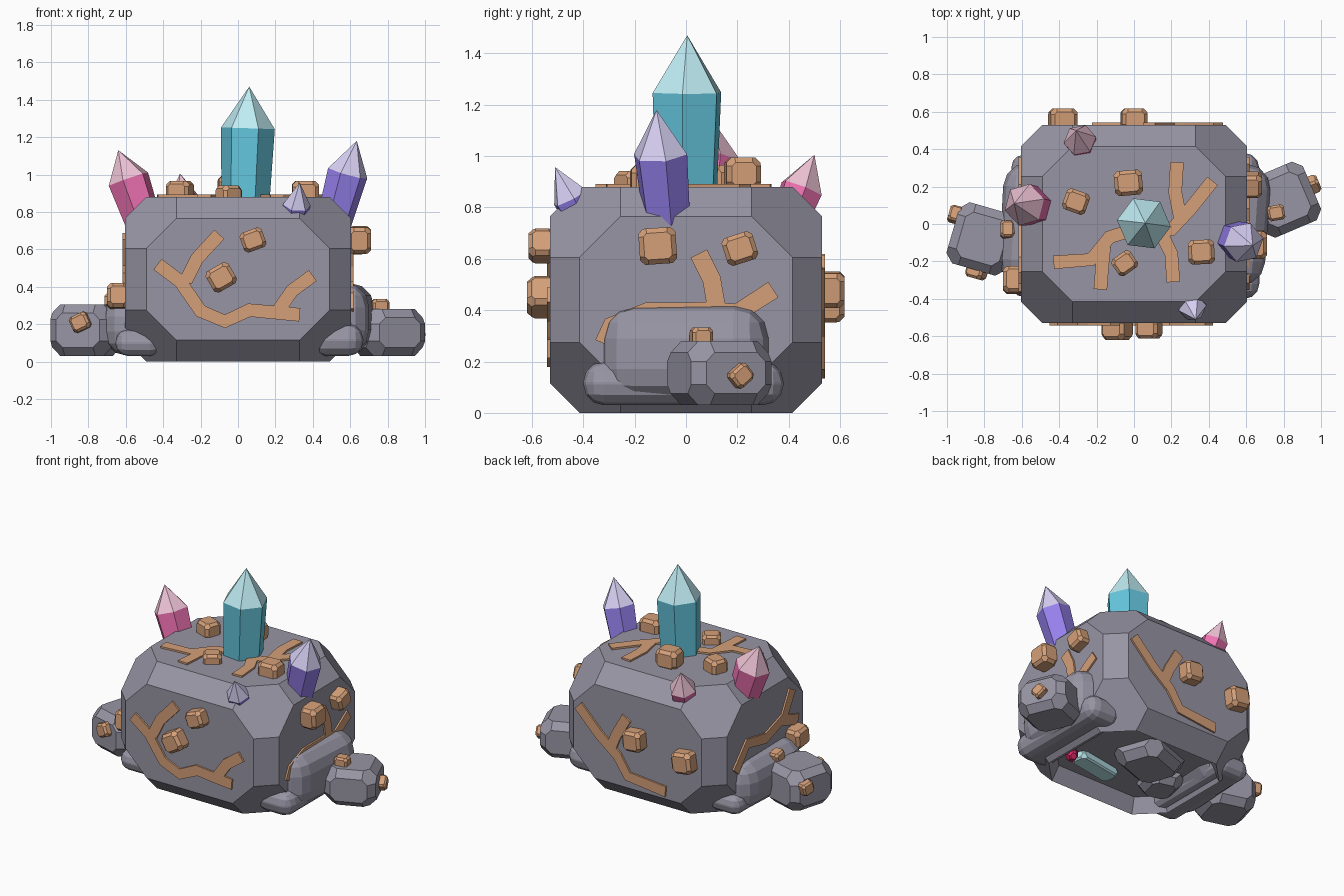
import bpy, bmesh, random
from math import radians
from mathutils import Vector, Matrix
from itertools import permutations, product

if "Cube" in bpy.data.objects:
    bpy.data.objects.remove(bpy.data.objects["Cube"])

random.seed(4)


def material(name, r, g, b):
    m = bpy.data.materials.new(name)
    m.diffuse_color = (r, g, b, 1)
    m.use_nodes = True
    m.node_tree.nodes["Principled BSDF"].inputs["Base Color"].default_value = m.diffuse_color
    return m


ROCK = material("rock", 0.31, 0.30, 0.37)
ORE = material("ore", 0.66, 0.35, 0.19)
TEAL = material("teal", 0.13, 0.57, 0.73)
TEAL_TIP = material("teal_tip", 0.52, 0.84, 0.9)
PINK = material("pink", 0.87, 0.17, 0.45)
PINK_TIP = material("pink_tip", 0.85, 0.54, 0.66)
PURPLE = material("purple", 0.31, 0.22, 0.86)
PURPLE_TIP = material("purple_tip", 0.68, 0.63, 0.9)
RED = material("red", 0.65, 0.02, 0.12)


def finish(bm, name, mats, matrix=None):
    bmesh.ops.recalc_face_normals(bm, faces=bm.faces)
    if matrix:
        bm.transform(matrix)
    me = bpy.data.meshes.new(name)
    bm.to_mesh(me)
    bm.free()
    for m in mats:
        me.materials.append(m)
    ob = bpy.data.objects.new(name, me)
    bpy.context.collection.objects.link(ob)
    return ob


def cut_block(size, c, d):
    """Box with cut edges (c) and cut corners (d)."""
    bm = bmesh.new()
    half = [s / 2 for s in size]
    for signs in product((-1, 1), repeat=3):
        for cuts in permutations((0, c, d)):
            bm.verts.new([s * (h - k) for s, h, k in zip(signs, half, cuts)])
    bmesh.ops.convex_hull(bm, input=bm.verts)
    bmesh.ops.dissolve_limit(bm, angle_limit=0.02, verts=bm.verts, edges=bm.edges)
    return bm


def place(loc, rot_z=0, normal=(0, 0, 1)):
    turn = Vector(normal).to_track_quat('Z', 'Y').to_matrix().to_4x4()
    return Matrix.Translation(loc) @ turn @ Matrix.Rotation(radians(rot_z), 4, 'Z')


def stone(name, loc, size, rot, c, d, mat=ROCK, normal=(0, 0, 1)):
    return finish(cut_block(size, c, d), name, [mat], place(loc, rot, normal))


def rounded_stone(name, loc, size, bevel, rot=0):
    bm = bmesh.new()
    bmesh.ops.create_cube(bm, size=1)
    bmesh.ops.scale(bm, vec=size, verts=bm.verts)
    bmesh.ops.bevel(bm, geom=bm.edges[:], offset=bevel, segments=3, profile=0.5, affect='EDGES')
    return finish(bm, name, [ROCK], place(loc, rot))


def crystal(name, base, tip, radius, shoulder, mats, turn=0):
    """Six-sided prism, slightly flared, with a pointed pale cap."""
    base, tip = Vector(base), Vector(tip)
    length = (tip - base).length
    bm = bmesh.new()
    rings = []
    for r, z in ((radius * 0.85, 0), (radius, shoulder * length)):
        rings.append([bm.verts.new(Matrix.Rotation(radians(60 * i + turn), 3, 'Z') @ Vector((r, 0, z)))
                      for i in range(6)])
    top = bm.verts.new((0, 0, length))
    bm.faces.new(rings[0][::-1])
    for i in range(6):
        j = (i + 1) % 6
        bm.faces.new((rings[0][i], rings[0][j], rings[1][j], rings[1][i]))
        bm.faces.new((rings[1][i], rings[1][j], top)).material_index = 1
    q = Vector((0, 0, 1)).rotation_difference(tip - base).to_matrix().to_4x4()
    return finish(bm, name, mats, Matrix.Translation(base) @ q)


def veins(name, to_3d, paths, width=0.072):
    """Thin raised strips; to_3d maps (u, v, height) onto a rock face."""
    bm = bmesh.new()
    for path in paths:
        pts = [Vector(p) for p in path]
        rows = []
        for i, p in enumerate(pts):
            a = (p - pts[i - 1]).normalized() if i else Vector((0, 0))
            b = (pts[i + 1] - p).normalized() if i < len(pts) - 1 else Vector((0, 0))
            t = (a + b).normalized()
            side = Vector((-t.y, t.x)) * width / 2
            rows.append([bm.verts.new(to_3d(*(p + side * s), h))
                         for s, h in ((-1, -0.01), (1, -0.01), (1, 0.012), (-1, 0.012))])
        for r0, r1 in zip(rows, rows[1:]):
            for k in range(4):
                n = (k + 1) % 4
                bm.faces.new((r0[k], r0[n], r1[n], r1[k]))
        bm.faces.new(rows[0])
        bm.faces.new(rows[-1])
    return finish(bm, name, [ORE])


# Main boulder with a hollowed underside
bm = cut_block((1.21, 1.06, 0.88), 0.115, 0.275)
bottom = [f for f in bm.faces if f.calc_center_median().z < -0.435]
bmesh.ops.inset_region(bm, faces=bottom, thickness=0.05)
bmesh.ops.translate(bm, vec=(0, 0, 0.10), verts=list({v for f in bottom for v in f.verts}))
finish(bm, "main_boulder", [ROCK], Matrix.Translation((0, 0, 0.44)))

# Stones and shards inside the underside hollow
stone("under_stone_a", (-0.06, 0.08, 0.11), (0.40, 0.34, 0.2), 20, 0.05, 0.09)
stone("under_stone_b", (-0.3, -0.1, 0.11), (0.24, 0.26, 0.18), -15, 0.04, 0.07)
stone("under_shard", (0.16, -0.2, 0.08), (0.34, 0.12, 0.06), 10, 0.01, 0.03, TEAL_TIP)
stone("under_gem", (0.38, -0.16, 0.06), (0.07, 0.07, 0.08), 30, 0.015, 0.03, RED)

# Rounded shoulder stones and low slabs at both sides
rounded_stone("right_shoulder", (0.545, 0.0, 0.23), (0.34, 0.65, 0.38), 0.13, -4)
rounded_stone("right_slab", (0.53, -0.01, 0.115), (0.28, 0.78, 0.17), 0.08)
rounded_stone("left_shoulder", (-0.54, 0.0, 0.2), (0.34, 0.65, 0.34), 0.13, -3)
rounded_stone("left_slab", (-0.53, -0.01, 0.10), (0.25, 0.76, 0.14), 0.065)

# Outer side stones
stone("right_stone", (0.80, 0.13, 0.155), (0.33, 0.34, 0.25), 23, 0.045, 0.08)
stone("left_stone", (-0.81, -0.08, 0.168), (0.33, 0.34, 0.275), -16, 0.045, 0.08)

# Ore nodules: location, width, turn, facing
UP, FRONT, BACK, RIGHT, LEFT = (0, 0, 1), (0, -1, 0), (0, 1, 0), (1, 0, 0), (-1, 0, 0)
nodules = [
    ((-0.31, 0.12, 0.91), 0.13, -20, UP), ((-0.03, 0.22, 0.93), 0.15, 5, UP),
    ((0.36, -0.15, 0.905), 0.14, 3, UP), ((-0.05, -0.21, 0.89), 0.12, 35, UP),
    ((0.08, -0.56, 0.65), 0.125, 20, FRONT), ((-0.09, -0.56, 0.45), 0.14, 30, FRONT),
    ((0.0, 0.56, 0.48), 0.135, 5, BACK), ((-0.38, 0.555, 0.43), 0.145, 8, BACK),
    ((0.65, -0.11, 0.65), 0.145, 4, RIGHT), ((0.63, 0.21, 0.64), 0.125, 18, RIGHT),
    ((-0.64, -0.30, 0.35), 0.14, 6, LEFT), ((-0.675, -0.03, 0.32), 0.09, 10, LEFT),
    ((0.76, 0.06, 0.295), 0.09, 10, UP), ((0.955, 0.21, 0.145), 0.085, 40, (0.92, 0.39, 0)),
    ((-0.84, -0.25, 0.21), 0.10, 25, (-0.27, -0.96, 0)),
    ((-0.955, 0.05, 0.21), 0.085, 15, (-0.96, 0.27, 0)),
]
for i, (loc, w, turn, facing) in enumerate(nodules):
    size = (w, w * random.uniform(0.88, 1.0), w * 0.85)
    stone(f"ore_nodule_{i + 1}", loc, size, turn, w * 0.13, w * 0.22, ORE, facing)

# Ore veins on each face
veins("front_veins", lambda u, v, h: (u, -0.53 - h, v), [
    [(-0.43, 0.52), (-0.31, 0.43), (-0.2, 0.27), (-0.07, 0.215), (0.06, 0.275), (0.33, 0.25)],
    [(-0.28, 0.43), (-0.22, 0.55), (-0.1, 0.68)],
    [(0.22, 0.28), (0.29, 0.38), (0.4, 0.46)]])
veins("back_veins", lambda u, v, h: (u, 0.53 + h, v), [
    [(0.45, 0.59), (0.29, 0.43), (0.15, 0.32), (0.07, 0.2), (-0.22, 0.17)],
    [(0.2, 0.36), (0.16, 0.46), (0.08, 0.6)]])
veins("top_veins", lambda u, v, h: (u, v, 0.88 + h), [
    [(-0.43, -0.205), (-0.23, -0.19), (-0.13, -0.07), (0.0, -0.03), (0.2, -0.03), (0.3, 0.08), (0.42, 0.23)],
    [(-0.16, -0.12), (-0.17, -0.22), (-0.18, -0.35)],
    [(0.25, 0.02), (0.22, 0.17), (0.23, 0.33)],
    [(0.14, -0.04), (0.2, -0.16), (0.21, -0.31)]])
veins("right_veins", lambda u, v, h: (0.605 + h, u, v), [
    [(-0.32, 0.27), (-0.29, 0.34), (-0.15, 0.395), (0.11, 0.395), (0.2, 0.39), (0.34, 0.48)],
    [(0.05, 0.62), (0.1, 0.52), (0.12, 0.40)]])
veins("left_veins", lambda u, v, h: (-0.605 - h, u, v), [
    [(0.33, 0.33), (0.2, 0.48), (0.0, 0.44), (-0.2, 0.51), (-0.29, 0.67)],
    [(-0.17, 0.5), (-0.35, 0.44)]])

# Crystals
crystal("teal_crystal", (0.035, 0, 0.70), (0.06, 0.005, 1.47), 0.145, 0.71, [TEAL, TEAL_TIP], -7)
crystal("pink_crystal", (-0.49, 0.09, 0.70), (-0.64, 0.11, 1.13), 0.115, 0.64, [PINK, PINK_TIP], 15)
crystal("purple_crystal", (0.50, -0.07, 0.70), (0.635, -0.115, 1.18), 0.11, 0.64, [PURPLE, PURPLE_TIP], 10)
crystal("small_purple_crystal", (0.30, -0.40, 0.74), (0.33, -0.51, 0.957), 0.075, 0.45, [PURPLE, PURPLE_TIP], 10)
crystal("small_pink_crystal", (-0.27, 0.40, 0.74), (-0.31, 0.50, 1.005), 0.088, 0.5, [PINK, PINK_TIP], 10)
